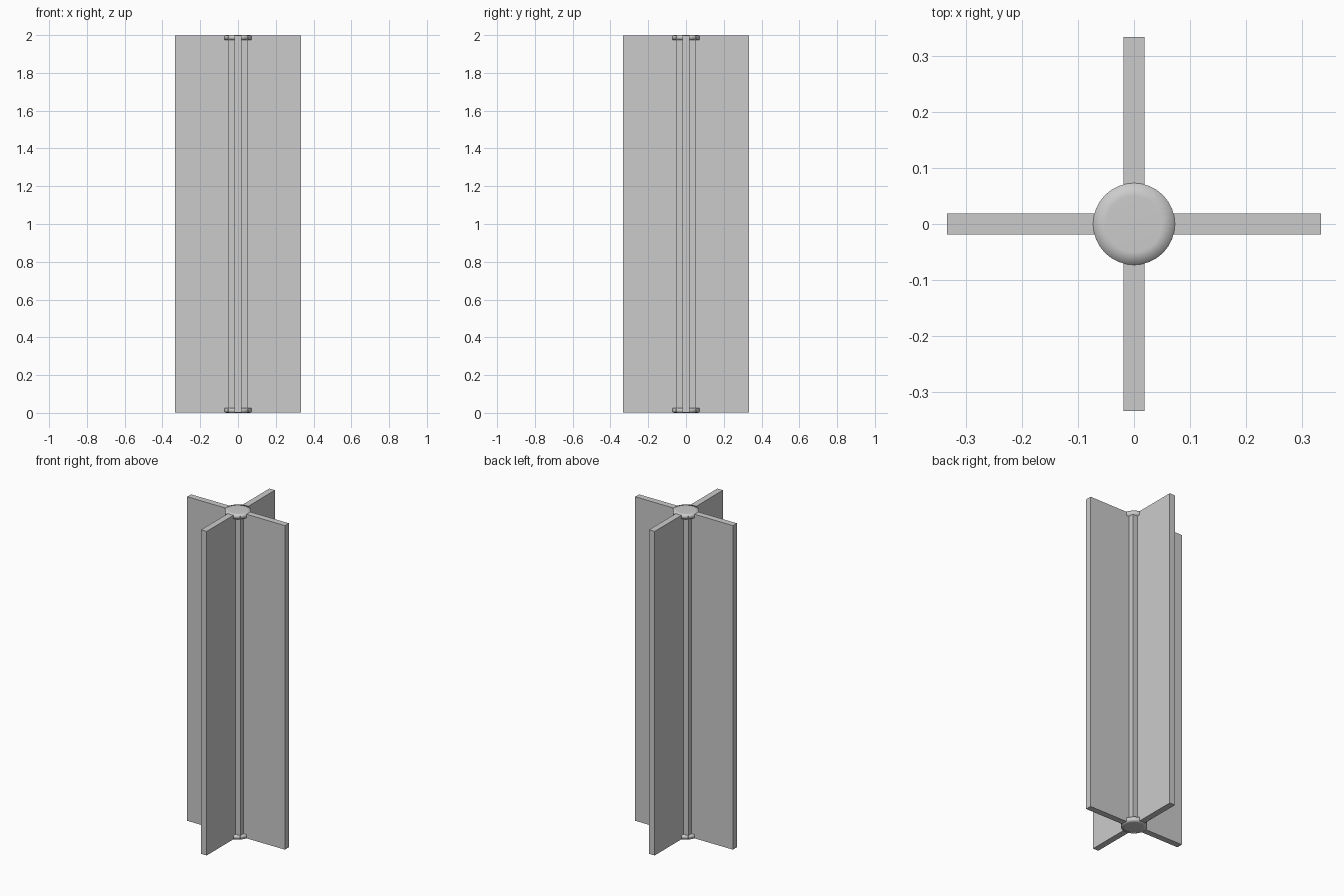
import bpy
import bmesh
import math
from mathutils import Matrix

cube = bpy.data.objects.get("Cube")
if cube:
    bpy.data.objects.remove(cube, do_unlink=True)

HEIGHT = 2.0
REACH = 0.333       # axis to outer edge of a wing
WING = 0.038        # wing thickness
POST = 0.104        # post width
CAP_R = 0.073
CAP_H = 0.025

grey = bpy.data.materials.new("light grey")
grey.use_nodes = True
colour = (0.6, 0.6, 0.6, 1)
grey.diffuse_color = colour
grey.node_tree.nodes["Principled BSDF"].inputs["Base Color"].default_value = colour


def finish(name, bm, smooth=False):
    bmesh.ops.recalc_face_normals(bm, faces=bm.faces)
    for face in bm.faces:
        face.smooth = smooth
    mesh = bpy.data.meshes.new(name)
    bm.to_mesh(mesh)
    bm.free()
    mesh.materials.append(grey)
    obj = bpy.data.objects.new(name, mesh)
    bpy.context.collection.objects.link(obj)
    return obj


def box(name, size, centre, turn=0):
    bm = bmesh.new()
    bmesh.ops.create_cube(bm, size=1, matrix=Matrix.Rotation(turn, 4, "Z")
                          @ Matrix.Translation(centre) @ Matrix.Diagonal((*size, 1)))
    return finish(name, bm)


# Square centre post
box("centre_post", (POST, POST, HEIGHT - 0.01), (0, 0, HEIGHT / 2))

# Four wings around the post
inner = POST / 2 - 0.01
for i, side in enumerate(("left", "back", "right", "front")):
    box(side + "_wing", (REACH - inner, WING, HEIGHT - 0.003),
        ((REACH + inner) / 2, 0, HEIGHT / 2), i * math.pi / 2)


# Round end caps with a softly shaded, slightly raised middle
def cap(name, z, direction):
    bm = bmesh.new()
    profile = [(CAP_R, CAP_H), (CAP_R, 0.001), (0.05, 0)]
    rings = []
    for r, depth in profile:
        ring = bmesh.ops.create_circle(bm, segments=32, radius=r, matrix=Matrix.Translation(
            (0, 0, z - direction * depth)))["verts"]
        rings.append(ring)
    for a, b in zip(rings, rings[1:]):
        for j in range(len(a)):
            k = (j + 1) % len(a)
            bm.faces.new((a[j], a[k], b[k], b[j]))
    bm.faces.new(rings[0])
    bm.faces.new(rings[-1])
    finish(name, bm, smooth=True)


cap("top_cap", HEIGHT, 1)
cap("bottom_cap", 0, -1)
